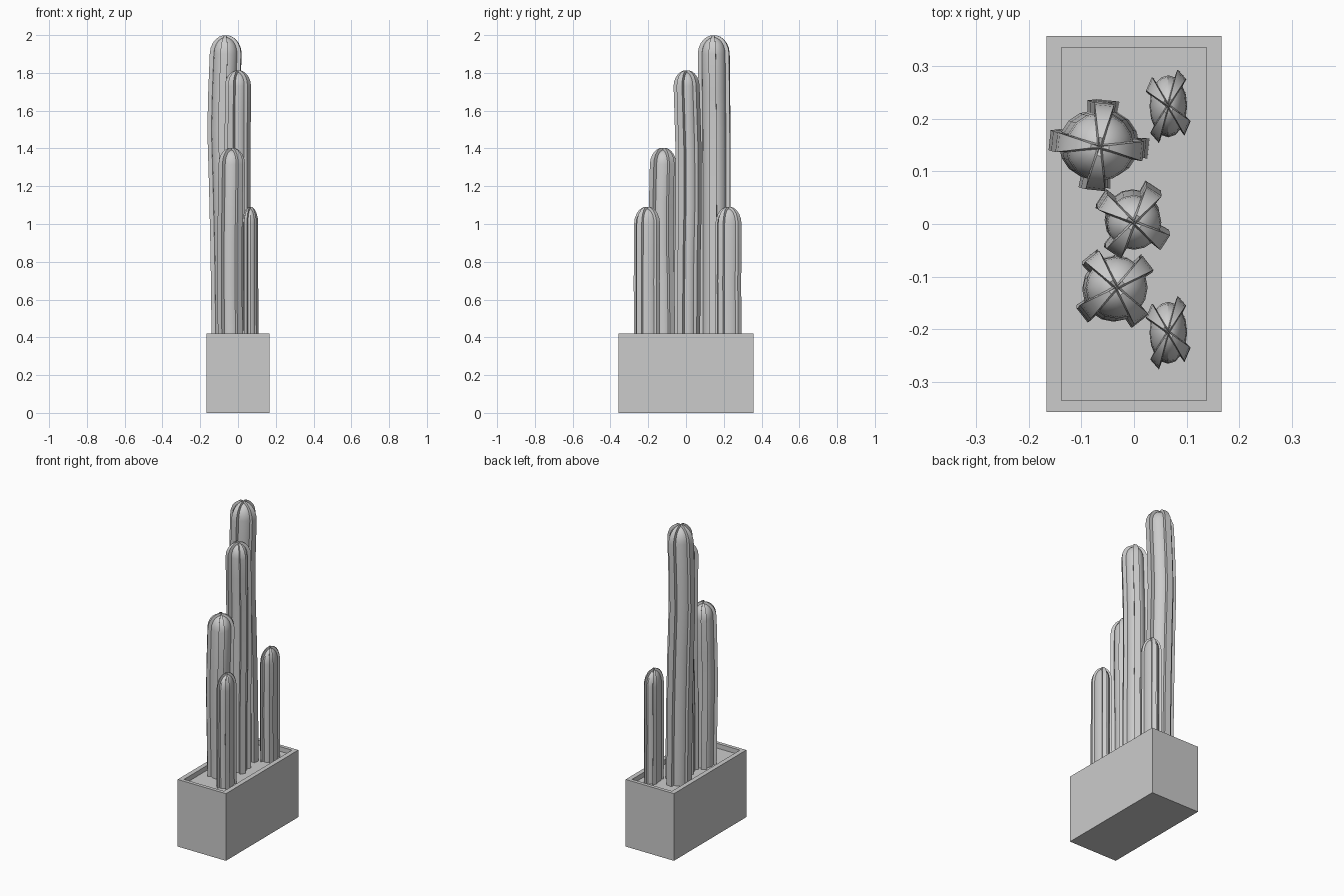
import bpy, bmesh, math
from math import sin, cos, pi, radians

if "Cube" in bpy.data.objects:
    bpy.data.objects.remove(bpy.data.objects["Cube"])

SIDES = 16
RIBS = 4
SOIL = 0.39


def loft(bm, rings):
    """Skin a stack of closed rings and cap both ends."""
    rows = [[bm.verts.new(p) for p in r] for r in rings]
    n = len(rows[0])
    for a, b in zip(rows, rows[1:]):
        for i in range(n):
            j = (i + 1) % n
            bm.faces.new((a[i], a[j], b[j], b[i]))
    bm.faces.new(rows[0][::-1])
    bm.faces.new(rows[-1])


def finish(bm, name, smooth=True):
    bmesh.ops.recalc_face_normals(bm, faces=bm.faces)
    me = bpy.data.meshes.new(name)
    bm.to_mesh(me)
    bm.free()
    ob = bpy.data.objects.new(name, me)
    bpy.context.collection.objects.link(ob)
    if smooth:
        bpy.ops.object.select_all(action='DESELECT')
        ob.select_set(True)
        bpy.context.view_layer.objects.active = ob
        bpy.ops.object.shade_smooth_by_angle(angle=radians(30))
    return ob


def levels(path, top, dome):
    """Rows of (x, y, z, scale): the straight stem, then a rounded tip."""
    rows = [(x, y, z, 1.0) for z, x, y in path]
    z0, x0, y0 = path[-1]
    for deg in (18, 36, 52, 66, 78, 87):
        a = radians(deg)
        rows.append((x0, y0, top - dome + dome * sin(a), cos(a)))
    return rows


def cactus(name, path, top, r_rib, r_body, width, turn, sx=1.0):
    dome = top - path[-1][0]

    # round core
    bm = bmesh.new()
    rings = []
    for x, y, z, s in levels(path, top - 0.012, dome - 0.012):
        rings.append([(x + sx * r_body * s * cos(2 * pi * i / SIDES),
                       y + r_body * s * sin(2 * pi * i / SIDES), z)
                      for i in range(SIDES)])
    loft(bm, rings)

    # four ribs running up the stem and over the tip
    for k in range(RIBS):
        a = radians(turn) + k * 2 * pi / RIBS
        c, d = cos(a), sin(a)
        rings = []
        for x, y, z, s in levels(path, top, dome):
            hw = width / 2 * s
            section = ((0.0, -hw * 0.6), (r_rib * s, -hw),
                       (r_rib * s, hw), (0.0, hw * 0.6))
            drop = 0.008 if s < 0.1 else 0.0      # small cleft at the tip
            rings.append([(x + sx * (u * c - v * d), y + u * d + v * c, z - drop)
                          for u, v in section])
        loft(bm, rings)
    return finish(bm, name)


# planter box with a recessed soil bed
def rect(hx, hy, z):
    return [(-hx, -hy, z), (hx, -hy, z), (hx, hy, z), (-hx, hy, z)]


bm = bmesh.new()
loft(bm, [rect(0.167, 0.358, 0), rect(0.167, 0.358, 0.42),
          rect(0.138, 0.336, 0.42), rect(0.138, 0.336, SOIL)])
finish(bm, "planter", smooth=False)

# tall, middle and front columns; paths are (z, x, y)
cactus("tall_cactus",
       [(0.38, -0.055, 0.152), (0.85, -0.061, 0.153), (1.2, -0.069, 0.152),
        (1.5, -0.078, 0.151), (1.7, -0.073, 0.149), (1.9, -0.065, 0.147)],
       2.0, 0.083, 0.065, 0.038, -6)
cactus("middle_cactus",
       [(0.38, -0.004, 0.006), (0.8, -0.004, 0.008), (1.1, -0.003, 0.014),
        (1.4, -0.002, 0.013), (1.6, -0.001, 0.007), (1.73, 0.0, 0.003)],
       1.815, 0.071, 0.052, 0.034, 57)
cactus("front_cactus",
       [(0.38, -0.036, -0.118), (0.7, -0.039, -0.121), (0.9, -0.039, -0.127),
        (1.1, -0.036, -0.126), (1.315, -0.033, -0.121)],
       1.405, 0.076, 0.059, 0.034, 38)

# two short side columns, flattened across the planter
for name, y in (("short_cactus_back", 0.225), ("short_cactus_front", -0.206)):
    cactus(name,
           [(0.38, 0.066, y), (0.7, 0.065, y - 0.002),
            (0.85, 0.065, y), (1.0, 0.065, y)],
           1.093, 0.073, 0.058, 0.032, 55, sx=0.61)
